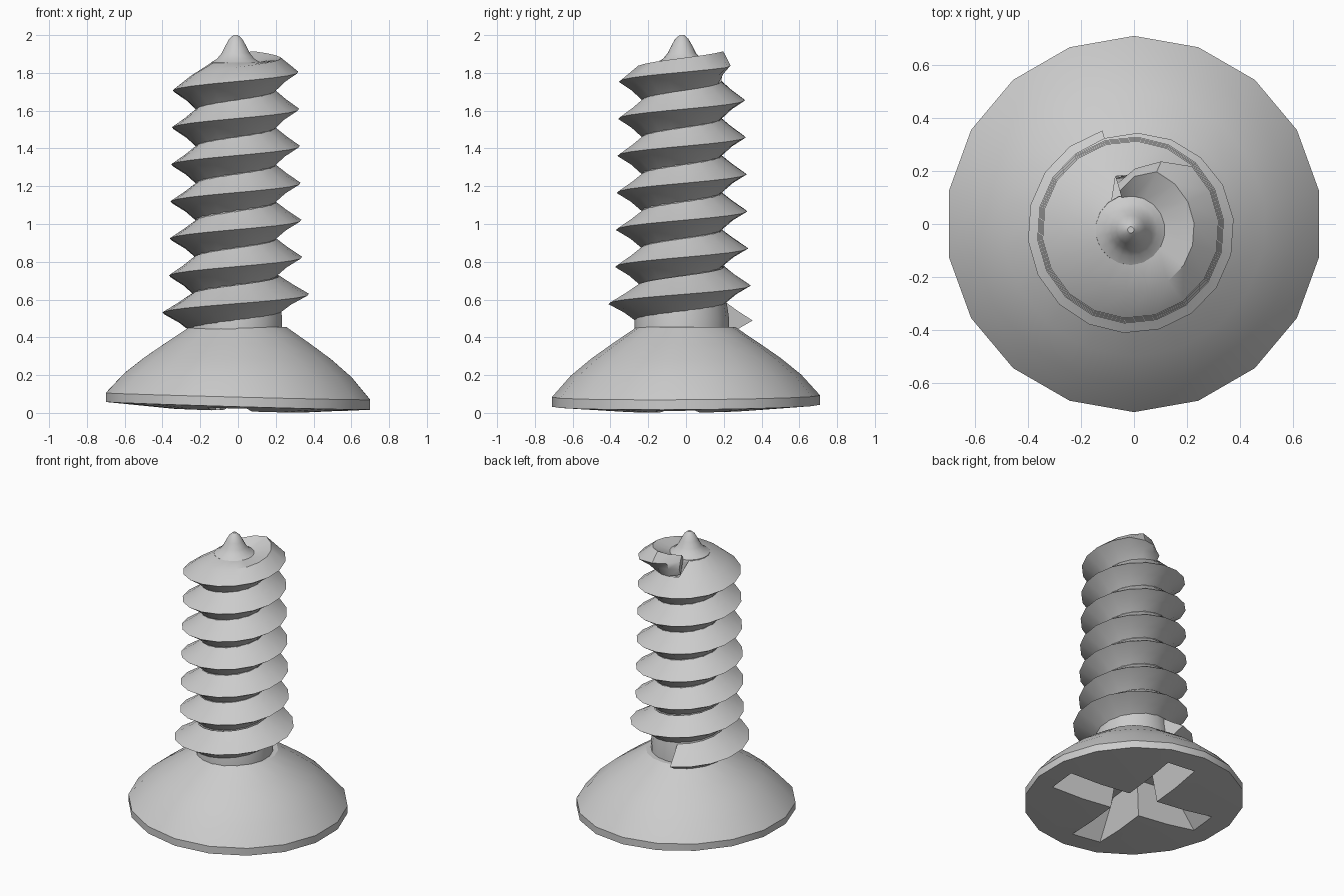
import bpy, bmesh, math
from mathutils import Matrix

cube = bpy.data.objects.get("Cube")
if cube:
    bpy.data.objects.remove(cube, do_unlink=True)

SIDES = 18
CX, CY = -0.012, -0.022          # shaft axis
PITCH = 0.196
TURNS = 7
START = math.radians(106)

steel = bpy.data.materials.new("grey_steel")
steel.use_nodes = True
steel.diffuse_color = (0.6, 0.6, 0.6, 1)
steel.node_tree.nodes["Principled BSDF"].inputs["Base Color"].default_value = (0.6, 0.6, 0.6, 1)


def make_object(name, bm):
    bmesh.ops.recalc_face_normals(bm, faces=bm.faces)
    mesh = bpy.data.meshes.new(name)
    bm.to_mesh(mesh)
    bm.free()
    mesh.materials.append(steel)
    obj = bpy.data.objects.new(name, mesh)
    bpy.context.collection.objects.link(obj)
    return obj


def smooth(obj, degrees):
    bpy.ops.object.select_all(action="DESELECT")
    obj.select_set(True)
    bpy.context.view_layer.objects.active = obj
    bpy.ops.object.shade_smooth_by_angle(angle=math.radians(degrees))


def lathe(profile, cx=0, cy=0, sides=SIDES):
    """Closed solid of revolution from (radius, height) points."""
    bm = bmesh.new()
    rings = []
    for r, z in profile:
        rings.append([bm.verts.new((cx + r * math.sin(i * math.tau / sides),
                                    cy + r * math.cos(i * math.tau / sides), z))
                      for i in range(sides)])
    for a, b in zip(rings, rings[1:]):
        for i in range(sides):
            j = (i + 1) % sides
            bm.faces.new((a[i], a[j], b[j], b[i]))
    bm.faces.new(rings[0])
    bm.faces.new(rings[-1])
    return bm


# Countersunk head, slightly tilted at its rim
bm = lathe([(0.35, 0.012), (0.71, 0.038), (0.71, 0.088), (0.61, 0.2), (0.5, 0.29),
            (0.39, 0.367), (0.26, 0.455)])
for v in bm.verts:
    v.co.z += (0.008 * v.co.y - 0.032 * v.co.x) * (1 - v.co.z / 0.46)
head = make_object("screw_head", bm)

# Cross recess cut from two tapered bars
for k in range(2):
    bm = bmesh.new()
    bmesh.ops.create_cube(bm, size=2)
    for v in bm.verts:
        top = v.co.z > 0
        v.co.x *= 0.36 if top else 0.62
        v.co.y *= 0.08 if top else 0.115
        v.co.z = 0.26 if top else -0.06
    bm.transform(Matrix.Rotation(math.radians(90 * k - 6), 4, "Z"))
    cutter = make_object("recess_cutter", bm)
    cutter.hide_render = True
    cut = head.modifiers.new("recess", "BOOLEAN")
    cut.operation = "DIFFERENCE"
    cut.solver = "EXACT"
    cut.object = cutter
    bpy.context.view_layer.objects.active = head
    bpy.ops.object.modifier_apply(modifier=cut.name)
    bpy.data.objects.remove(cutter, do_unlink=True)
smooth(head, 25)

# Core of the shaft
core = make_object("shaft_core", lathe(
    [(0.25, 0.4), (0.25, 0.5), (0.235, 0.6), (0.215, 0.72), (0.21, 1.7), (0.13, 1.72),
     (0.13, 1.85)], CX, CY))
smooth(core, 35)

# Pointed bell-shaped tip
tip = make_object("tip", lathe(
    [(0.135, 1.84), (0.133, 1.855), (0.1, 1.875), (0.075, 1.905), (0.055, 1.945),
     (0.035, 1.98), (0.012, 2.0)], CX, CY))
smooth(tip, 40)


# Helical thread: a V section swept upward, the last turn closing over the top
def crest_radius(i, last):
    turn = i / SIDES
    if turn < 0.75:
        r = 0.39
    else:
        r = max(0.36 - 0.004 * turn, 0.39 - 0.12 * (turn - 0.75))
    return r - 0.05 * max(0, i - (last - 3))


bm = bmesh.new()
last = TURNS * SIDES
rows = []
for i in range(last + 1):
    ang = START + i * math.tau / SIDES
    z = 0.489 + PITCH * i / SIDES
    rc = crest_radius(i, last)
    root = 0.24 - 0.03 * min(1, i / (2 * SIDES))
    if i > last - SIDES:
        upper = [(min(0.24, rc - 0.03), z + 0.075 - 0.04 * max(0, i - last + 2) / 2),
                 (0.125, 1.857)]
    else:
        upper = [((rc + root) / 2 - 0.006, z + 0.05), (root, z + PITCH / 2)]
    section = [(min(root, rc - 0.01), z - PITCH / 2),
               (max(root, rc) * 0.5 + root * 0.5 - 0.006, z - 0.045), (rc, z)] + upper
    rows.append([bm.verts.new((CX + r * math.cos(ang), CY + r * math.sin(ang), h))
                 for r, h in section])
for a, b in zip(rows, rows[1:]):
    for j in range(len(a) - 1):
        bm.faces.new((a[j], b[j], b[j + 1], a[j + 1]))
bm.faces.new(rows[0])
bm.faces.new(rows[-1])
thread = make_object("thread", bm)
smooth(thread, 35)
